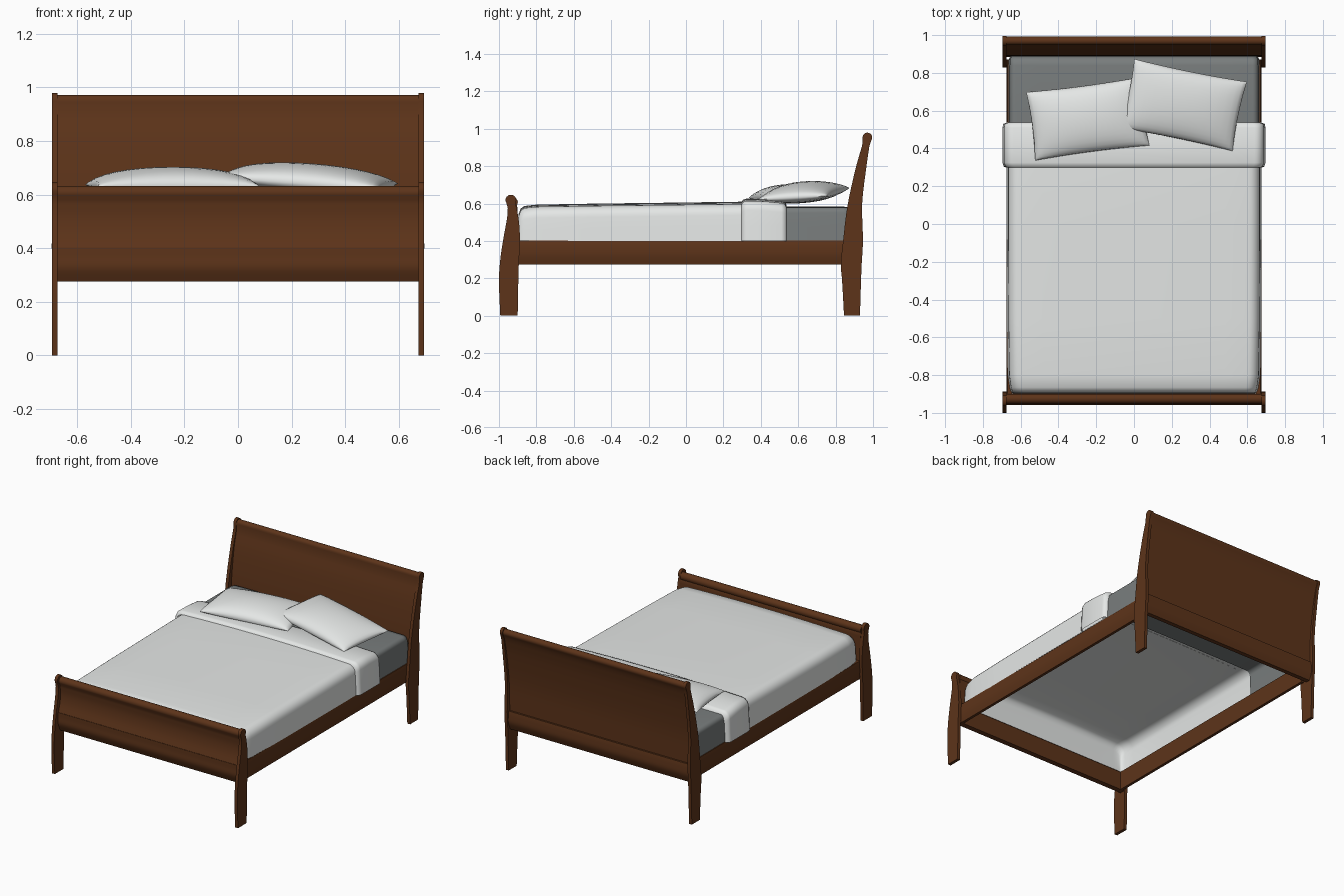
import bpy, bmesh, math
from mathutils import Matrix, Vector

if "Cube" in bpy.data.objects:
    bpy.data.objects.remove(bpy.data.objects["Cube"])


def material(name, rgb):
    m = bpy.data.materials.new(name)
    m.diffuse_color = (*rgb, 1)
    m.use_nodes = True
    m.node_tree.nodes["Principled BSDF"].inputs["Base Color"].default_value = m.diffuse_color
    return m


WOOD = material("dark brown wood", (0.11, 0.034, 0.010))
WHITE = material("white linen", (0.80, 0.82, 0.81))
GREY = material("grey mattress", (0.19, 0.205, 0.205))


def finish(name, bm, mat, angle=40, recalc=True):
    if recalc:
        bmesh.ops.recalc_face_normals(bm, faces=bm.faces)
    me = bpy.data.meshes.new(name)
    bm.to_mesh(me)
    bm.free()
    me.materials.append(mat)
    ob = bpy.data.objects.new(name, me)
    bpy.context.collection.objects.link(ob)
    bpy.ops.object.select_all(action='DESELECT')
    ob.select_set(True)
    bpy.context.view_layer.objects.active = ob
    bpy.ops.object.shade_smooth_by_angle(angle=math.radians(angle))
    return ob


def curve(pts, n=4):
    """Smooth curve through the points (Catmull-Rom)."""
    p = [Vector(q) for q in pts]
    p = [2 * p[0] - p[1]] + p + [2 * p[-1] - p[-2]]
    out = []
    for a, b, c, d in zip(p, p[1:], p[2:], p[3:]):
        for i in range(n):
            t = i / n
            out.append(0.5 * (2 * b + (c - a) * t + (2 * a - 5 * b + 4 * c - d) * t * t
                              + (3 * b - a - 3 * c + d) * t ** 3))
    return out + [p[-2]]


def arc(cy, cz, r, a0, a1, n=10):
    return [Vector((cy + r * math.cos(math.radians(a0 + (a1 - a0) * i / n)),
                    cz + r * math.sin(math.radians(a0 + (a1 - a0) * i / n)))) for i in range(n + 1)]


def extrude(name, outline, span, axis, mat):
    """Extrude a 2D outline along x (outline is y,z) or y (outline is x,z)."""
    bm = bmesh.new()
    place = (lambda p, s: (s, p[0], p[1])) if axis == 'x' else (lambda p, s: (p[0], s, p[1]))
    rings = [[bm.verts.new(place(p, s)) for p in outline] for s in span]
    n = len(outline)
    for i in range(n):
        j = (i + 1) % n
        bm.faces.new((rings[0][i], rings[0][j], rings[1][j], rings[1][i]))
    for r in rings:
        bm.faces.new(r)
    return finish(name, bm, mat)


# Sleigh-shaped posts: front edge up, scroll, back edge down
head_post = (curve([(.845, 0), (.835, .18), (.828, .28), (.84, .40), (.862, .58), (.905, .78), (.942, .91)])
             + arc(.970, .953, .026, 190, -40)
             + curve([(.981, .91), (.965, .80), (.942, .60), (.946, .40), (.938, .25), (.93, 0)]))
foot_post = (curve([(-.993, 0), (-1.0, .18), (-.993, .30), (-.975, .42), (-.957, .52), (-.953, .575)])
             + arc(-.936, .618, .029, 215, -35)
             + curve([(-.905, .575), (-.893, .50), (-.888, .40), (-.895, .25), (-.90, 0)]))
for side, s in (("right", 1), ("left", -1)):
    extrude(f"head_post_{side}", head_post, (s * .674, s * .695), 'x', WOOD)
    extrude(f"foot_post_{side}", foot_post, (s * .674, s * .695), 'x', WOOD)

# Headboard and footboard panels with rolled tops
headboard = (curve([(.888, .40), (.893, .58), (.918, .78), (.947, .91)])
             + arc(.970, .950, .022, 190, -40)
             + curve([(.976, .91), (.952, .80), (.925, .60), (.918, .40)]))
footboard = (curve([(-.955, .40), (-.938, .46), (-.932, .52), (-.938, .58)])
             + arc(-.925, .607, .026, 200, -40)
             + curve([(-.902, .58), (-.900, .52), (-.897, .40)]))
extrude("headboard", headboard, (-.675, .675), 'x', WOOD)
extrude("footboard", footboard, (-.675, .675), 'x', WOOD)

# Bed rails with a softly bulged outer face; (inner, bottom, bulge, top)
def rail(inner, low, mid, top):
    return [(inner, .402), (inner, .275)] + [tuple(p) for p in
            curve([(low, .275), (mid, .325), (mid, .37), (top, .402)])]


extrude("head_rail", rail(.885, .915, .934, .930), (-.675, .675), 'x', WOOD)
extrude("foot_rail", rail(-.90, -.936, -.957, -.957), (-.675, .675), 'x', WOOD)
for side, s in (("right", 1), ("left", -1)):
    prof = [(s * x, z) for x, z in rail(.645, .664, .675, .670)]
    extrude(f"side_rail_{side}", prof, (-.90, .87), 'y', WOOD)


def drape(name, stations, mat, radius=.05, crown=.012, base=.40):
    """Open-bottomed cloth shell lofted along y; station = (y, half width, top z)."""
    bm = bmesh.new()
    rows = []
    for y, w, h in stations:
        k = max(h - base, 0) / .2
        r = min(radius, max(h - base, 0))
        pts = [(w, base), (w - .004 * k, (base + h - r) / 2)]
        pts += [(w - .008 * k - radius + radius * math.cos(a), h - r + r * math.sin(a))
                for a in (i * math.pi / 12 for i in range(7))]
        inner = w - .008 * k - radius
        pts += [(inner * (1 - i / 5), h + crown * k * (1 - (1 - i / 5) ** 2)) for i in range(1, 5)]
        pts = pts + [(0, h + crown * k)] + [(-x, z) for x, z in reversed(pts)]
        rows.append([bm.verts.new((x, y, z)) for x, z in pts])
    for a, b in zip(rows, rows[1:]):
        for i in range(len(a) - 1):
            bm.faces.new((a[i], a[i + 1], b[i + 1], b[i]))
    bmesh.ops.remove_doubles(bm, verts=bm.verts, dist=.0005)
    return finish(name, bm, mat, 60)


# Bedding: mattress at the head end, blanket, turned-down fold
drape("mattress", [(.35, .665, .580), (.60, .665, .580), (.84, .665, .580), (.87, .663, .576),
                   (.886, .655, .555), (.89, .65, .40)], GREY, .03, .004)
drape("blanket", [(-.897, .64, .40), (-.895, .645, .535), (-.885, .652, .562), (-.865, .658, .576),
                  (-.80, .668, .583), (-.5, .672, .588), (0, .674, .594), (.31, .674, .598),
                  (.50, .674, .592)], WHITE, .06)
drape("blanket_fold", [(.298, .675, .597), (.304, .690, .608), (.325, .696, .614), (.42, .696, .612),
                       (.51, .696, .603), (.53, .692, .597), (.538, .670, .578)], WHITE, .05)


# Pillows: two puffed sheets meeting in a pinched rim
def pillow(name, loc, size, rot_z, tilt_y, tilt_x, up, down):
    bm = bmesh.new()
    n = 16
    for sgn, t in ((1, up), (-1, down)):
        g = []
        for j in range(n + 1):
            row = []
            for i in range(n + 1):
                u = math.sin((i / n - .5) * math.pi)
                v = math.sin((j / n - .5) * math.pi)
                puff = ((1 - u * u) * (1 - v * v)) ** .5
                puff = puff ** .85
                x = u * size[0] / 2 * (1 - .03 * (1 - v * v))
                y = v * size[1] / 2 * (1 - .04 * (1 - u * u))
                row.append(bm.verts.new((x, y, sgn * t * puff)))
            g.append(row)
        for j in range(n):
            for i in range(n):
                q = (g[j][i], g[j][i + 1], g[j + 1][i + 1], g[j + 1][i])
                bm.faces.new(q if sgn > 0 else q[::-1])
    bmesh.ops.remove_doubles(bm, verts=bm.verts, dist=.0001)
    rot = [Matrix.Rotation(math.radians(a), 4, ax) for a, ax in ((rot_z, 'Z'), (tilt_y, 'Y'), (tilt_x, 'X'))]
    bm.transform(Matrix.Translation(loc) @ rot[0] @ rot[1] @ rot[2])
    return finish(name, bm, WHITE, 60)


pillow("pillow_left", (-.245, .557, .634), (.61, .365), 7.5, 0, 1, .070, .035)
pillow("pillow_right", (.262, .630, .652), (.61, .375), -11.5, 4, 3, .064, .045)
